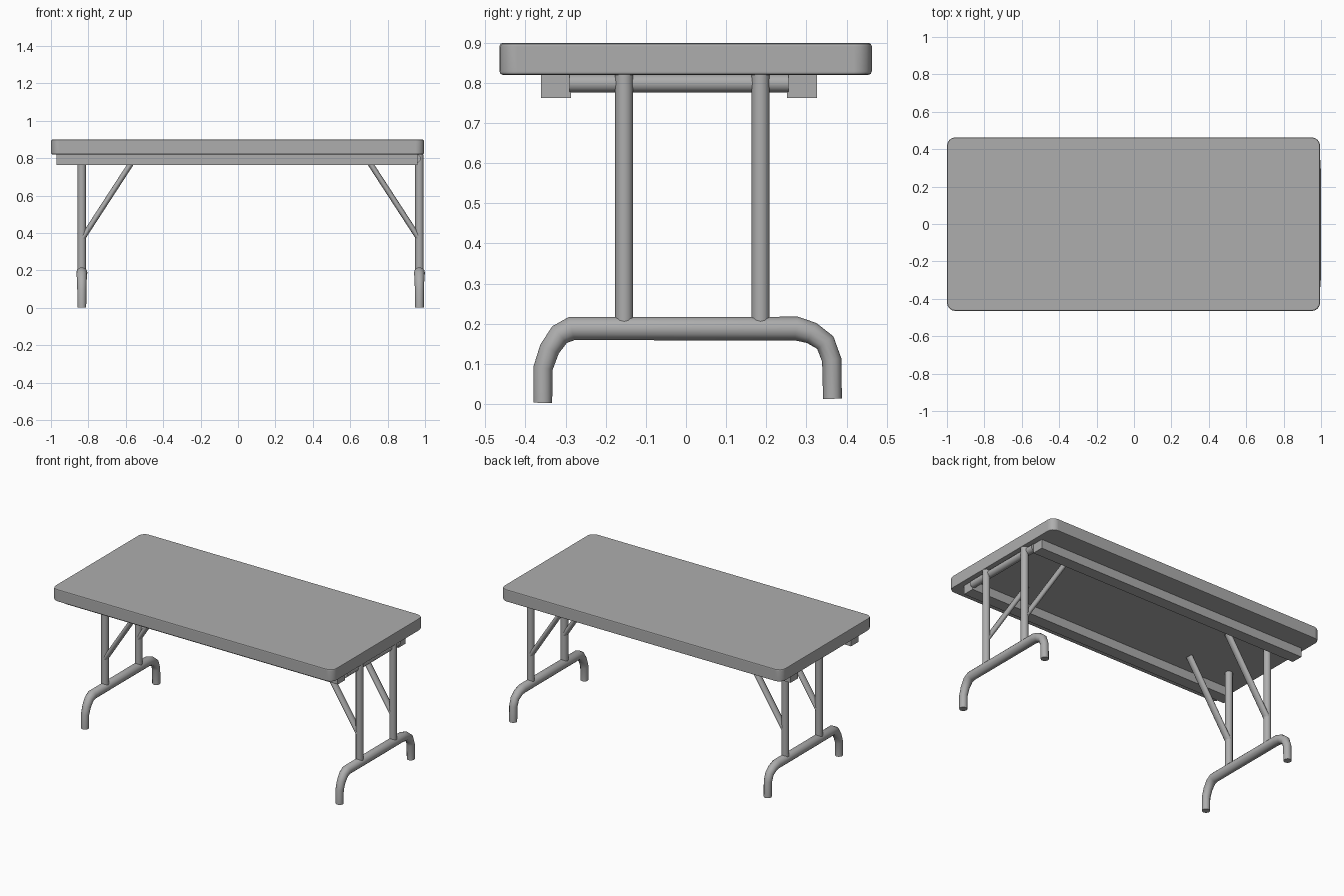
import bpy, bmesh

if "Cube" in bpy.data.objects:
    bpy.data.objects.remove(bpy.data.objects["Cube"])

# Dark grey for every part
GREY = bpy.data.materials.new("dark_grey")
GREY.diffuse_color = (0.42, 0.42, 0.42, 1)
GREY.use_nodes = True
GREY.node_tree.nodes["Principled BSDF"].inputs["Base Color"].default_value = GREY.diffuse_color


def finish(obj, angle=0.7):
    bpy.ops.object.select_all(action='DESELECT')
    obj.select_set(True)
    bpy.context.view_layer.objects.active = obj
    if obj.type == 'CURVE':
        bpy.ops.object.convert(target='MESH')
        obj = bpy.context.object
    bpy.ops.object.shade_smooth_by_angle(angle=angle)
    obj.data.materials.clear()
    obj.data.materials.append(GREY)
    return obj


def tube(name, points, depth, radii=None):
    cu = bpy.data.curves.new(name, 'CURVE')
    cu.dimensions = '3D'
    cu.bevel_depth = depth
    cu.bevel_resolution = 4
    cu.use_fill_caps = True
    sp = cu.splines.new('POLY')
    sp.points.add(len(points) - 1)
    for i, p in enumerate(points):
        sp.points[i].co = (*p, 1)
        sp.points[i].radius = radii[i] if radii else 1
    obj = bpy.data.objects.new(name, cu)
    bpy.context.collection.objects.link(obj)
    return finish(obj)


def box(name, lo, hi, corner=0, edge=0):
    bm = bmesh.new()
    bmesh.ops.create_cube(bm, size=1)
    for v in bm.verts:
        v.co = [(a + b) / 2 + c * (b - a) for a, b, c in zip(lo, hi, v.co)]
    if corner:
        upright = [e for e in bm.edges
                   if abs(e.verts[0].co.z - e.verts[1].co.z) > 1e-4]
        bmesh.ops.bevel(bm, geom=upright, offset=corner, segments=4,
                        profile=0.5, affect='EDGES')
    if edge:
        rim = [e for e in bm.edges
               if abs(e.verts[0].co.z - e.verts[1].co.z) < 1e-4]
        bmesh.ops.bevel(bm, geom=rim, offset=edge, segments=2,
                        profile=0.5, affect='EDGES')
    me = bpy.data.meshes.new(name)
    bm.to_mesh(me)
    bm.free()
    obj = bpy.data.objects.new(name, me)
    bpy.context.collection.objects.link(obj)
    obj = finish(obj)
    # Keeps the large faces evenly shaded beside the rounded edges
    mod = obj.modifiers.new("even_shading", 'WEIGHTED_NORMAL')
    mod.weight = 100
    mod.keep_sharp = True
    return obj


# Table top with rounded corners
box("table_top", (-1, -0.465, 0.82), (0.995, 0.463, 0.9), 0.045, 0.009)

# Long rails under the top
for name, y in (("front_rail", -0.361), ("back_rail", 0.252)):
    box(name, (-0.97, y, 0.763), (0.96, y + 0.075, 0.821))

# Bent foot profile (y, z) and its thickness along the path
FOOT = [(-0.357, 0.003), (-0.356, 0.09), (-0.34, 0.137), (-0.315, 0.173),
        (-0.285, 0.188), (0.275, 0.188), (0.313, 0.177), (0.347, 0.153),
        (0.363, 0.11), (0.365, 0.013)]
THICK = [0.94, 0.97, 1.02, 1.1, 1.19, 1.19, 1.1, 1.02, 0.97, 0.94]

# Leg frames: foot, two posts, two braces
for side, x, inward in (("left", -0.835, 1), ("right", 0.97, -1)):
    tube(side + "_foot", [(x, y, z) for y, z in FOOT], 0.025, THICK)
    for part, y in (("front", -0.154), ("back", 0.186)):
        tube(f"{side}_{part}_post", [(x, y, 0.2), (x, y, 0.821)], 0.0225)
        brace = tube(f"{side}_{part}_brace",
                     [(x + inward * 0.005, y, 0.375),
                      (x + inward * 0.295, y, 0.821)], 0.015)
        for v in brace.data.vertices:
            v.co.y = y + (v.co.y - y) * 1.5

# Hinge bar between the rails, just inside the right posts
tube("hinge_bar", [(0.954, -0.29, 0.799), (0.954, 0.255, 0.799)], 0.023)
